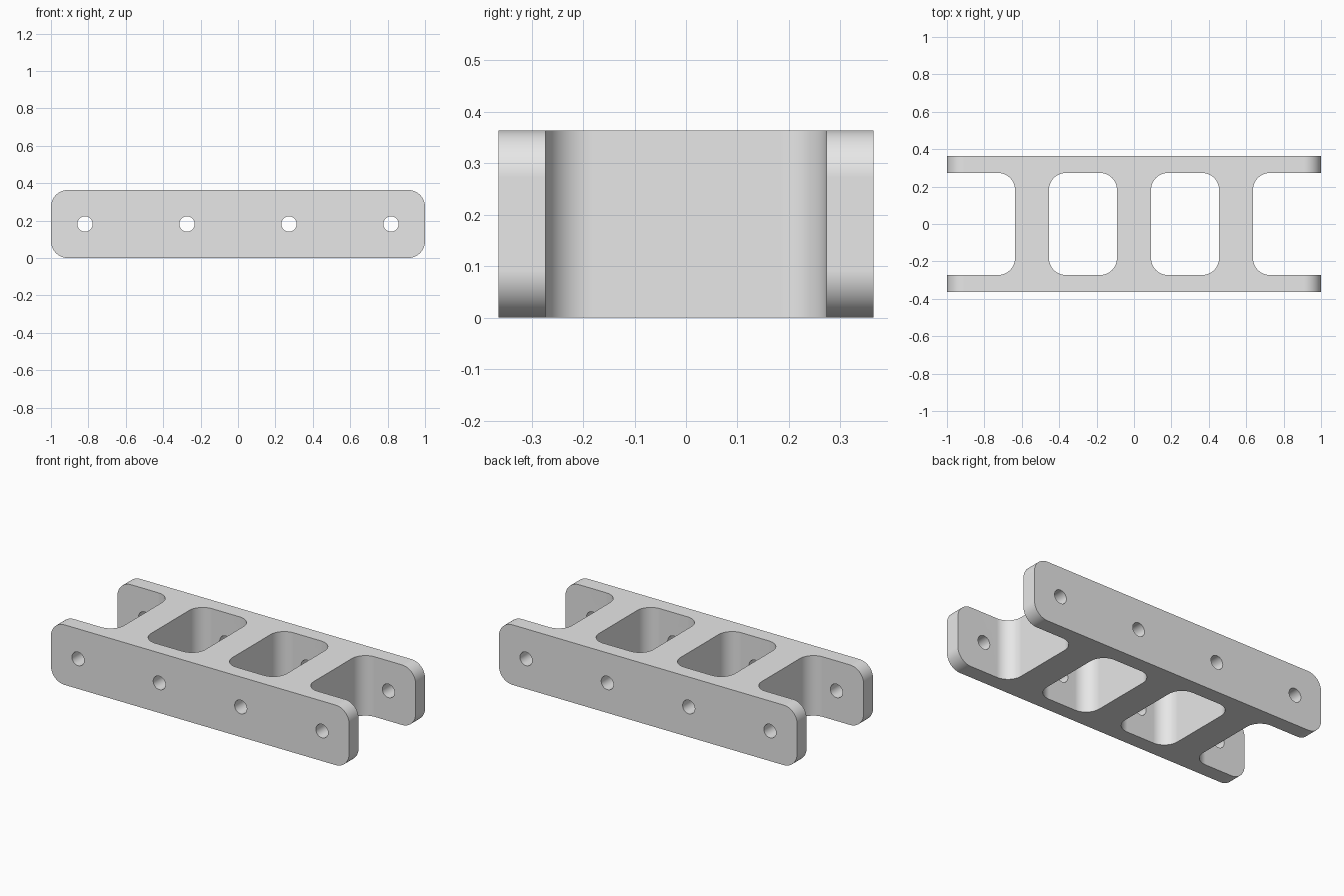
import bpy, bmesh
from math import pi, sin, cos, radians
from mathutils import Matrix

if "Cube" in bpy.data.objects:
    bpy.data.objects.remove(bpy.data.objects["Cube"], do_unlink=True)

HEIGHT, HALF_DEPTH, INNER, FILLET = 0.364, 0.364, 0.273, 0.091
UPRIGHT = Matrix.Rotation(pi / 2, 4, 'X')   # turns a flat outline to face the front

grey = bpy.data.materials.new("light_grey")
grey.use_nodes = True
grey.diffuse_color = (0.8, 0.8, 0.8, 1)
grey.node_tree.nodes["Principled BSDF"].inputs["Base Color"].default_value = (0.8, 0.8, 0.8, 1)


def rounded_rect(x0, x1, y0, y1, r, steps=12):
    """Outline with four arc corners, counter-clockwise."""
    corners = [(x1 - r, y1 - r), (x0 + r, y1 - r), (x0 + r, y0 + r), (x1 - r, y0 + r)]
    return [(cx + r * cos(a), cy + r * sin(a))
            for i, (cx, cy) in enumerate(corners)
            for a in [(i + s / steps) * pi / 2 for s in range(steps + 1)]]


def circle(cx, cy, r, sides=40):
    return [(cx + r * cos(2 * pi * i / sides), cy + r * sin(2 * pi * i / sides))
            for i in range(sides)]


def prisms(name, outlines, low, high, matrix=Matrix()):
    """Extrude each outline from low to high into one object."""
    bm = bmesh.new()
    for outline in outlines:
        face = bm.faces.new([bm.verts.new((x, y, low)) for x, y in outline])
        new = bmesh.ops.extrude_face_region(bm, geom=[face])["geom"]
        bmesh.ops.translate(bm, vec=(0, 0, high - low),
                            verts=[v for v in new if isinstance(v, bmesh.types.BMVert)])
    bm.transform(matrix)
    bmesh.ops.recalc_face_normals(bm, faces=bm.faces)
    mesh = bpy.data.meshes.new(name)
    bm.to_mesh(mesh)
    bm.free()
    mesh.materials.append(grey)
    obj = bpy.data.objects.new(name, mesh)
    bpy.context.collection.objects.link(obj)
    return obj


# Solid beam with rounded ends
beam = prisms("ladder_beam", [rounded_rect(-1, 1, 0, HEIGHT, FILLET)],
              -HALF_DEPTH, HALF_DEPTH, UPRIGHT)

# Two inner windows and two open end slots, cut vertically
spans = [(0.091, 0.455), (0.636, 1.4)]
spans += [(-b, -a) for a, b in spans]
windows = prisms("window_cutter",
                 [rounded_rect(a, b, -INNER, INNER, FILLET) for a, b in spans],
                 -0.2, HEIGHT + 0.2)

# Four bolt holes, through both side plates
holes = prisms("hole_cutter",
               [circle(x, HEIGHT / 2, 0.041) for x in (-0.818, -0.273, 0.273, 0.818)],
               -0.6, 0.6, UPRIGHT)

bpy.ops.object.select_all(action='DESELECT')
bpy.context.view_layer.objects.active = beam
beam.select_set(True)
for cutter in (windows, holes):
    cut = beam.modifiers.new(cutter.name, 'BOOLEAN')
    cut.operation, cut.solver, cut.object = 'DIFFERENCE', 'EXACT', cutter
    bpy.ops.object.modifier_apply(modifier=cut.name)
    bpy.data.objects.remove(cutter, do_unlink=True)

# Smooth fillets, crisp rims, flat plates
bpy.ops.object.shade_smooth_by_angle(angle=radians(30))
weighted = beam.modifiers.new("flat_plates", 'WEIGHTED_NORMAL')
weighted.keep_sharp = True
